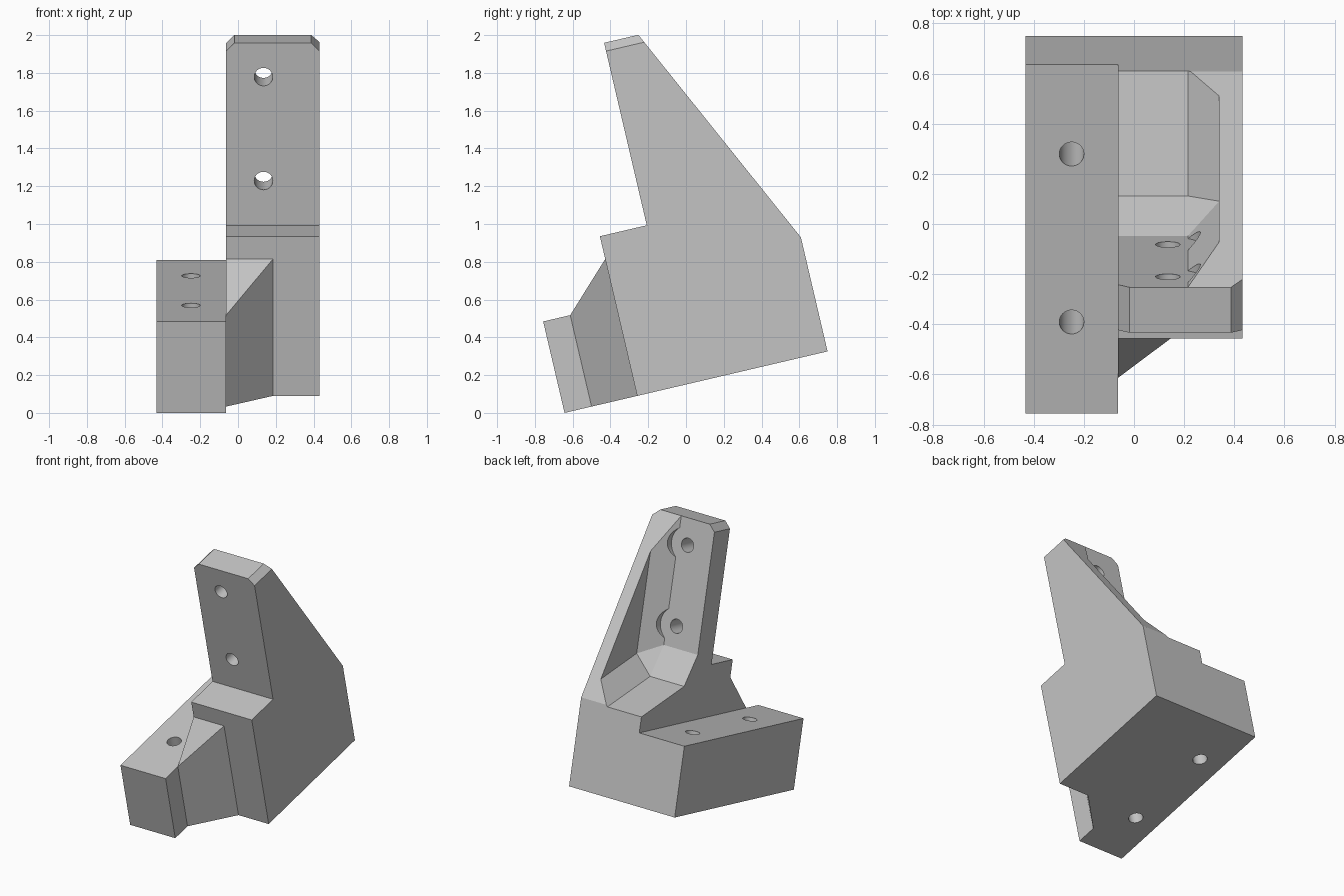
import bpy, bmesh, math
from mathutils import Matrix, Vector

if "Cube" in bpy.data.objects:
    bpy.data.objects.remove(bpy.data.objects["Cube"], do_unlink=True)

# Parts are laid out upright (x, depth, height), then tilted and moved into place
TILT = Matrix.Translation((0, -0.643, 0)) @ Matrix.Rotation(math.radians(13.16), 4, 'X')
INNER, OUTER = -0.063, 0.432

grey = bpy.data.materials.new("plain grey")
grey.use_nodes = True
grey.diffuse_color = (0.55, 0.55, 0.55, 1)
grey.node_tree.nodes["Principled BSDF"].inputs["Base Color"].default_value = (0.55, 0.55, 0.55, 1)


def finish(name, bm):
    bmesh.ops.recalc_face_normals(bm, faces=bm.faces)
    mesh = bpy.data.meshes.new(name)
    bm.to_mesh(mesh)
    bm.free()
    mesh.materials.append(grey)
    ob = bpy.data.objects.new(name, mesh)
    bpy.context.collection.objects.link(ob)
    return ob


def prism(name, profile, x0, x1):
    """Extrude a (depth, height) profile from x0 to x1."""
    bm = bmesh.new()
    face = bm.faces.new([bm.verts.new((x0, u, v)) for u, v in profile])
    new = bmesh.ops.extrude_face_region(bm, geom=[face])["geom"]
    bmesh.ops.translate(bm, vec=(x1 - x0, 0, 0),
                        verts=[g for g in new if isinstance(g, bmesh.types.BMVert)])
    return finish(name, bm)


def hull(name, points):
    bm = bmesh.new()
    verts = [bm.verts.new(p) for p in points]
    res = bmesh.ops.convex_hull(bm, input=verts)
    loose = [g for g in res["geom_interior"] if isinstance(g, bmesh.types.BMVert)]
    bmesh.ops.delete(bm, geom=loose, context='VERTS')
    bmesh.ops.dissolve_limit(bm, angle_limit=0.01, verts=bm.verts, edges=bm.edges)
    return finish(name, bm)


def rod(name, start, end, radius):
    start, end = Vector(start), Vector(end)
    axis = end - start
    bm = bmesh.new()
    bmesh.ops.create_cone(bm, cap_ends=True, segments=40, radius1=radius, radius2=radius,
                          depth=axis.length,
                          matrix=Matrix.Translation((start + end) / 2)
                          @ axis.to_track_quat('Z', 'Y').to_matrix().to_4x4())
    return finish(name, bm)


def combine(target, other, operation):
    mod = target.modifiers.new(operation.lower(), 'BOOLEAN')
    mod.operation, mod.solver, mod.object = operation, 'EXACT', other
    bpy.context.view_layer.objects.active = target
    bpy.ops.object.modifier_apply(modifier=mod.name)
    bpy.data.objects.remove(other, do_unlink=True)


# Upright with its stepped front and sloping back
bracket = prism("angled_bracket", [(0.395, 0), (1.43, 0), (1.43, 0.62), (0.836, 1.86),
                                   (0.65, 1.86), (0.65, 0.868), (0.395, 0.868)], INNER, OUTER)

# Clipped top corners
for edge, side in ((INNER, 1), (OUTER, -1)):
    corner = [(edge, 1.815), (edge + side * 0.045, 1.86), (edge + side * 0.045, 1.95),
              (edge - side * 0.1, 1.95), (edge - side * 0.1, 1.815)]
    combine(bracket, hull("corner_cutter", [(x, u, v) for x, v in corner for u in (0.3, 1.2)]),
            'DIFFERENCE')

# Pocket open to the back and inner side, narrowing towards the outer wall
wide = [(0.836, 2.5), (0.836, 0.96), (0.952, 0.756), (1.43, 0.608), (1.9, 0.463), (1.9, 2.5)]
narrow = [(0.961, 2.5), (0.961, 0.886), (1.43, 0.74), (1.9, 0.594), (1.9, 2.5)]
pocket = [(x, u, v) for x in (-0.3, 0.215) for u, v in wide] + [(0.34, u, v) for u, v in narrow]
combine(bracket, hull("pocket_cutter", pocket), 'DIFFERENCE')

# Upright screw holes with head clearance behind
for v in (1.675, 1.11):
    combine(bracket, rod("screw_cutter", (0.135, 0.5, v), (0.135, 1, v), 0.049), 'DIFFERENCE')
    combine(bracket, rod("head_cutter", (0.135, 0.836, v), (0.135, 1.15, v), 0.13), 'DIFFERENCE')

# Long mounting block with two vertical holes
block = prism("mounting_block", [(0, 0), (1.43, 0), (1.43, 0.497), (0, 0.497)], -OUTER, INNER)
for u in (0.375, 1.063):
    combine(block, rod("bolt_cutter", (-0.249, u, -0.2), (-0.249, u, 0.8), 0.049), 'DIFFERENCE')
combine(bracket, block, 'UNION')

# Corner brace between block and upright
brace = [(INNER, 0.147, 0), (INNER, 0.147, 0.497), (INNER, 0.395, 0), (INNER, 0.395, 0.744),
         (0.185, 0.395, 0), (0.185, 0.395, 0.744)]
combine(bracket, hull("corner_brace", brace), 'UNION')

# Clean up, tilt and shade
bm = bmesh.new()
bm.from_mesh(bracket.data)
bmesh.ops.remove_doubles(bm, verts=bm.verts, dist=0.0002)
bmesh.ops.dissolve_limit(bm, angle_limit=0.005, verts=bm.verts, edges=bm.edges)
bm.transform(TILT)
bm.to_mesh(bracket.data)
bm.free()
bpy.ops.object.select_all(action='DESELECT')
bracket.select_set(True)
bpy.context.view_layer.objects.active = bracket
bpy.ops.object.shade_smooth_by_angle(angle=math.radians(20))
